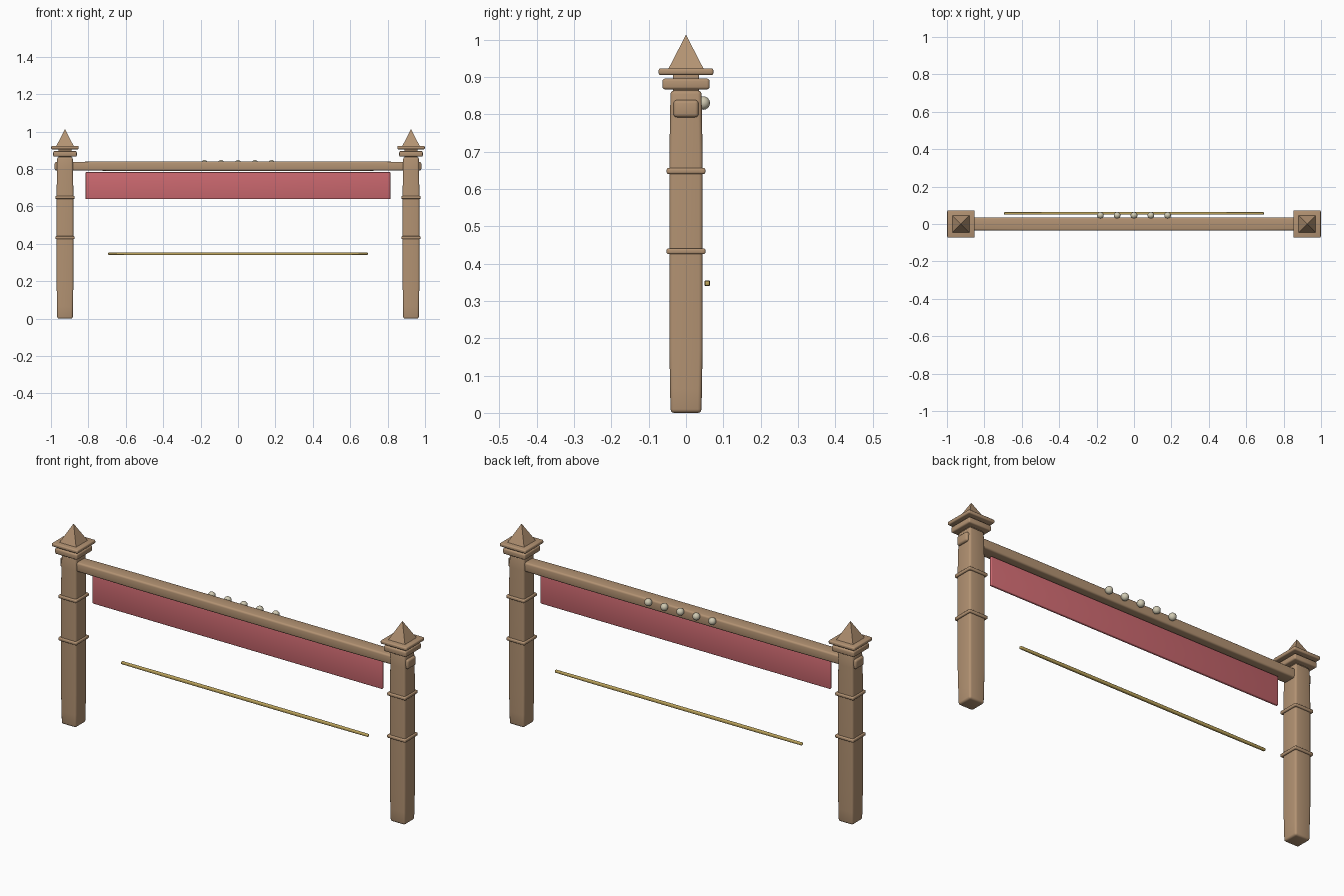
import bpy, bmesh, math
from mathutils import Vector

cube = bpy.data.objects.get("Cube")
if cube:
    bpy.data.objects.remove(cube, do_unlink=True)


def material(name, rgb):
    m = bpy.data.materials.new(name)
    m.use_nodes = True
    colour = (*rgb, 1)
    m.diffuse_color = colour
    m.node_tree.nodes["Principled BSDF"].inputs["Base Color"].default_value = colour
    return m


WOOD = material("tan wood", (0.45, 0.29, 0.17))
CLOTH = material("rose red cloth", (0.60, 0.14, 0.16))
GOLD = material("gold", (0.52, 0.38, 0.11))
PEARL = material("pale pearl", (0.62, 0.58, 0.44))


def finish(obj, mat, angle=35):
    obj.data.materials.append(mat)
    bpy.ops.object.select_all(action="DESELECT")
    obj.select_set(True)
    bpy.context.view_layer.objects.active = obj
    bpy.ops.object.shade_smooth_by_angle(angle=math.radians(angle))
    return obj


def soft_box(name, centre, size, mat, bevel, axis=None, swell=0.0):
    """Rounded box; along its long axis the cross-section may swell in the middle."""
    bm = bmesh.new()
    bmesh.ops.create_cube(bm, size=1)
    for v in bm.verts:
        v.co = Vector(a * b for a, b in zip(v.co, size))
    bmesh.ops.bevel(bm, geom=bm.edges[:], offset=bevel, segments=3,
                    profile=0.5, affect="EDGES")
    if axis is not None:
        half = size[axis] / 2
        normal = Vector((0, 0, 0))
        normal[axis] = 1
        for t in (-0.85, -0.6, 0.6, 0.85):
            bmesh.ops.bisect_plane(bm, geom=bm.verts[:] + bm.edges[:] + bm.faces[:],
                                   plane_co=normal * half * t, plane_no=normal)
        for v in bm.verts:
            t = abs(v.co[axis]) / half
            grow = swell * min(1, (1 - t) / 0.4)
            for k in range(3):
                if k != axis:
                    v.co[k] += math.copysign(grow, v.co[k])
    mesh = bpy.data.meshes.new(name)
    bm.to_mesh(mesh)
    bm.free()
    obj = bpy.data.objects.new(name, mesh)
    obj.location = centre
    bpy.context.collection.objects.link(obj)
    return finish(obj, mat)


# Posts with bands, stepped caps and pointed finials
for side, x in (("left", 0.925), ("right", -0.925)):
    soft_box(side + "_post", (x, 0, 0.432), (0.083, 0.083, 0.864), WOOD, 0.01, 2, 0.003)
    for label, z in (("lower", 0.433), ("upper", 0.648)):
        soft_box(f"{side}_{label}_band", (x, 0, z), (0.104, 0.104, 0.016), WOOD, 0.005)
    soft_box(side + "_cap_neck", (x, 0, 0.89), (0.07, 0.07, 0.076), WOOD, 0.004)
    soft_box(side + "_lower_cap", (x, 0, 0.881), (0.126, 0.126, 0.029), WOOD, 0.007)
    soft_box(side + "_upper_cap", (x, 0, 0.914), (0.147, 0.147, 0.018), WOOD, 0.006)
    bpy.ops.mesh.primitive_cone_add(vertices=4, radius1=0.047 * math.sqrt(2), depth=0.091,
                                    location=(x, 0, 0.9675), rotation=(0, 0, math.pi / 4))
    finial = bpy.context.object
    finial.name = side + "_finial"
    finish(finial, WOOD, 20)

# Cross beam passing through both posts
soft_box("cross_beam", (0, 0, 0.815), (1.96, 0.067, 0.046), WOOD, 0.009, 0, 0.002)

# Hanging cloth panel and loose rod behind it
soft_box("cloth_panel", (0, 0, 0.711), (1.63, 0.014, 0.145), CLOTH, 0.004)
soft_box("gold_rod", (0, 0.057, 0.347), (1.39, 0.013, 0.013), GOLD, 0.004, 0, 0.001)

# Row of beads on the back of the beam
for i in range(5):
    bpy.ops.mesh.primitive_uv_sphere_add(segments=24, ring_count=16, radius=0.018,
                                         location=((i - 2) * 0.09, 0.046, 0.83))
    bead = bpy.context.object
    bead.name = f"bead_{i + 1}"
    finish(bead, PEARL, 60)
